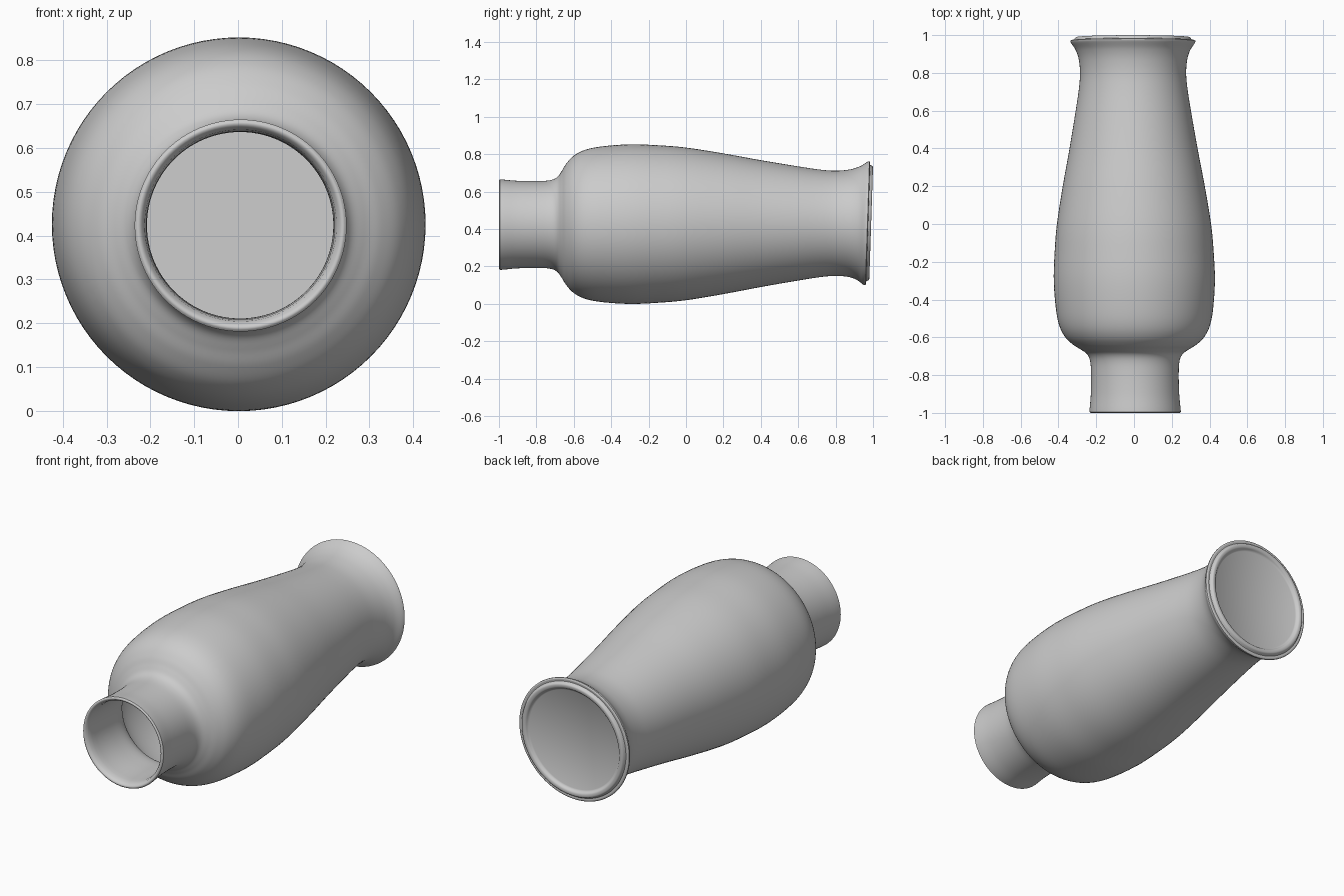
import bpy, bmesh, math
from mathutils import Vector

if "Cube" in bpy.data.objects:
    bpy.data.objects.remove(bpy.data.objects["Cube"])

AXIS_Z = 0.427


def smooth(points, steps=6):
    """Catmull-Rom curve through (y, radius) points."""
    p = [Vector(q) for q in points]
    p = [2 * p[0] - p[1]] + p + [2 * p[-1] - p[-2]]
    out = []
    for a, b, c, d in zip(p, p[1:], p[2:], p[3:]):
        for i in range(steps):
            t = i / steps
            out.append(0.5 * (2 * b + (c - a) * t + (2 * a - 5 * b + 4 * c - d) * t ** 2
                              + (3 * b - a - 3 * c + d) * t ** 3))
    return out + [p[-2]]


def lathe(name, profile, segments=96):
    """Revolve a (y, radius) profile around the y axis."""
    bm = bmesh.new()
    verts = [bm.verts.new((r, y, 0)) for y, r in profile]
    edges = [bm.edges.new(pair) for pair in zip(verts, verts[1:])]
    bmesh.ops.spin(bm, geom=verts + edges, cent=(0, 0, 0), axis=(0, 1, 0),
                   angle=math.tau, steps=segments, use_duplicate=False)
    bmesh.ops.remove_doubles(bm, verts=bm.verts, dist=1e-5)
    # slightly crooked base and lean, as in the hand-made shape
    for v in bm.verts:
        y = v.co.y
        tilt = 0.033 * min(max((y - 0.85) / 0.1, 0), 1)
        v.co.y += tilt * v.co.z
        v.co.x -= 0.006 * y
        v.co.z += AXIS_Z + 0.004 * y
    bmesh.ops.recalc_face_normals(bm, faces=bm.faces)
    mesh = bpy.data.meshes.new(name)
    bm.to_mesh(mesh)
    bm.free()
    obj = bpy.data.objects.new(name, mesh)
    bpy.context.collection.objects.link(obj)
    bpy.context.view_layer.objects.active = obj
    obj.select_set(True)
    bpy.ops.object.shade_smooth_by_angle(angle=math.radians(40))
    return obj


# hollow inside, from the far floor back to the mouth
inside = [(0.93, 0.0)] + smooth([
    (0.93, 0.235), (0.8, 0.25), (0.6, 0.272), (0.3, 0.32), (0.0, 0.374), (-0.3, 0.395),
    (-0.5, 0.375), (-0.6, 0.31), (-0.65, 0.25), (-0.7, 0.22), (-0.8, 0.213), (-0.96, 0.215)])

# rounded mouth lip, neck, shoulder and long tapering body with flared foot
lip = smooth([(-0.985, 0.219), (-0.997, 0.227), (-1.0, 0.235), (-0.995, 0.242)], 3)
outside = smooth([
    (-0.98, 0.241), (-0.9, 0.234), (-0.8, 0.232), (-0.73, 0.236), (-0.69, 0.252),
    (-0.665, 0.285), (-0.64, 0.325), (-0.6, 0.367), (-0.54, 0.398), (-0.45, 0.416),
    (-0.3, 0.4265), (-0.15, 0.421), (0.0, 0.408), (0.2, 0.376), (0.4, 0.339),
    (0.6, 0.305), (0.72, 0.287), (0.8, 0.281), (0.87, 0.287), (0.92, 0.303),
    (0.955, 0.326), (0.965, 0.331)])

# stepped foot ring around a recessed flat base
foot = smooth([(0.97, 0.331), (0.974, 0.324), (0.973, 0.313), (0.98, 0.309),
               (0.988, 0.303), (0.99, 0.294), (0.987, 0.283), (0.977, 0.275)], 3)
base = [(0.973, 0.268), (0.973, 0.0)]

lathe("vase", inside + lip + outside + foot + base)
